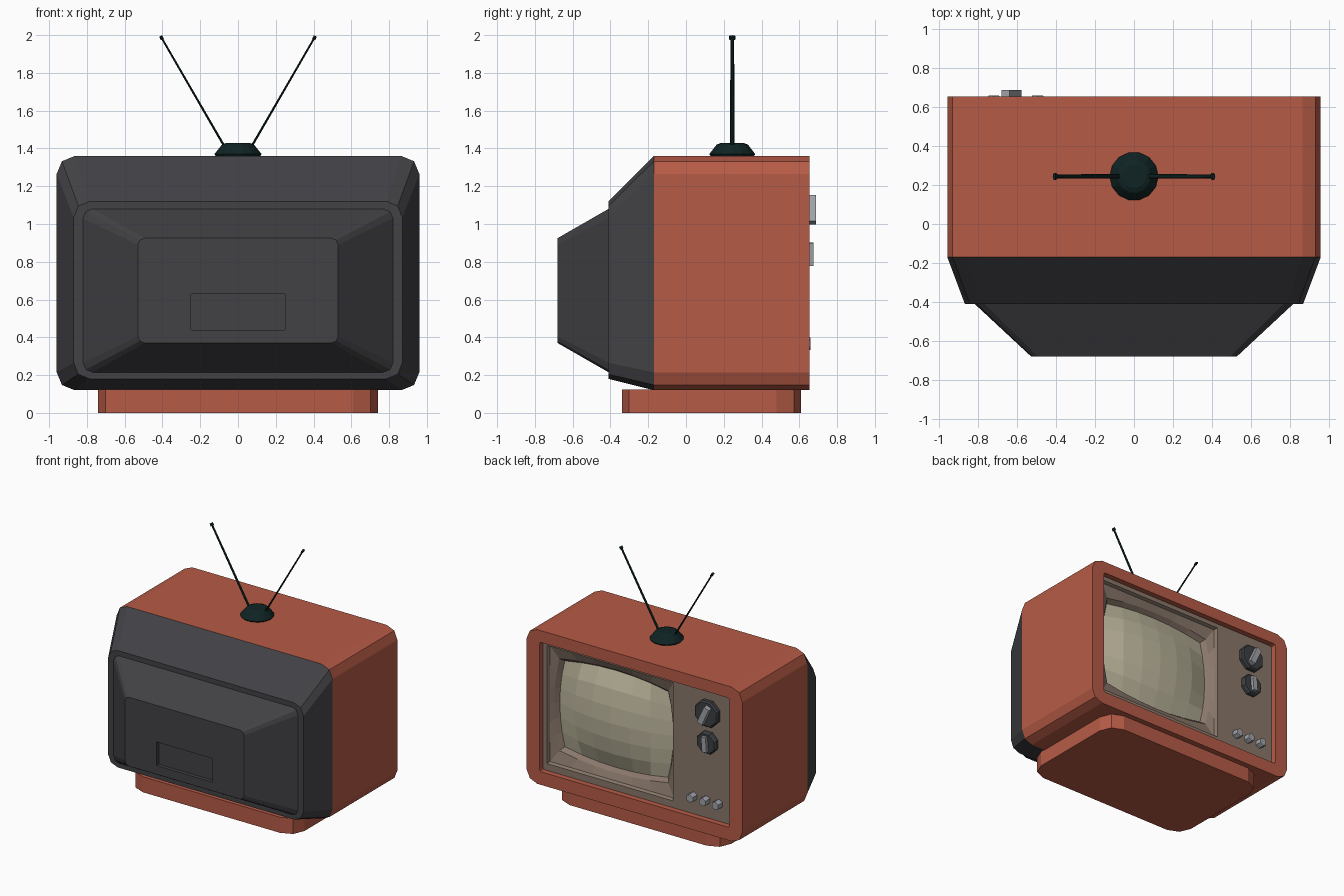
import bpy, bmesh, math
from mathutils import Vector

if "Cube" in bpy.data.objects:
    bpy.data.objects.remove(bpy.data.objects["Cube"])


def mat(name, rgb):
    m = bpy.data.materials.new(name)
    m.diffuse_color = (*rgb, 1)
    m.use_nodes = True
    m.node_tree.nodes["Principled BSDF"].inputs["Base Color"].default_value = m.diffuse_color
    return m


ORANGE = mat("orange_red", (0.47, 0.105, 0.062))
GREY = mat("charcoal", (0.054, 0.053, 0.059))
BROWN = mat("brown_panel", (0.25, 0.185, 0.145))
GLASS = mat("beige_glass", (0.50, 0.46, 0.33))
TEAL = mat("black_teal", (0.005, 0.017, 0.017))
KNOB = mat("dark_knob", (0.045, 0.05, 0.055))
SILVER = mat("silver_grey", (0.35, 0.36, 0.39))


def finish(name, bm, m, face_y=False):
    bmesh.ops.recalc_face_normals(bm, faces=bm.faces)
    if face_y and sum(f.normal.y * f.calc_area() for f in bm.faces) < 0:
        bmesh.ops.reverse_faces(bm, faces=bm.faces)
    me = bpy.data.meshes.new(name)
    bm.to_mesh(me)
    bm.free()
    me.materials.append(m)
    ob = bpy.data.objects.new(name, me)
    bpy.context.collection.objects.link(ob)
    return ob


def loft(name, rings, m, caps=True):
    """Skin a list of equal-length closed rings."""
    bm = bmesh.new()
    vs = [[bm.verts.new(p) for p in r] for r in rings]
    n = len(rings[0])
    for a, b in zip(vs, vs[1:]):
        for i in range(n):
            j = (i + 1) % n
            bm.faces.new((a[i], a[j], b[j], b[i]))
    if caps:
        bm.faces.new(vs[0])
        bm.faces.new(vs[-1])
    return finish(name, bm, m, face_y=not caps)


def rounded(x0, x1, z0, z1, r, seg=2):
    """Rounded rectangle outline as (a, b) pairs."""
    out = []
    corners = [(x1 - r, z1 - r), (x0 + r, z1 - r), (x0 + r, z0 + r), (x1 - r, z0 + r)]
    for k, (cx, cz) in enumerate(corners):
        for i in range(seg + 1):
            a = math.pi / 2 * (k + i / seg)
            out.append((cx + r * math.cos(a), cz + r * math.sin(a)))
    return out


def ring_y(y, hx, z0, z1, r):
    return [(a, y, b) for a, b in rounded(-hx, hx, z0, z1, r)]


def disc_y(name, x, z, r, y0, y1, n, m, taper=0.9):
    def circ(rr, y):
        return [(x + rr * math.cos(math.tau * (i + .5) / n), y,
                 z + rr * math.sin(math.tau * (i + .5) / n)) for i in range(n)]
    return loft(name, [circ(r, y0), circ(r, y1 - 0.012), circ(r * taper, y1)], m)


def box(name, c, s, m, rot_y=0):
    bm = bmesh.new()
    bmesh.ops.create_cube(bm, size=1)
    for v in bm.verts:
        v.co = Vector(v.co[i] * s[i] for i in range(3))
    ob = finish(name, bm, m)
    ob.location = c
    ob.rotation_euler.y = rot_y
    return ob


# Cabinet shell with a recessed opening on the screen side
loft("cabinet", [ring_y(-0.17, 0.96, 0.12, 1.36, 0.095),
                 ring_y(0.655, 0.96, 0.12, 1.36, 0.095),
                 ring_y(0.655, 0.845, 0.225, 1.265, 0.015),
                 ring_y(0.48, 0.845, 0.225, 1.265, 0.015)], ORANGE)

# Stepped rear housing with label recess
recess = rounded(-0.25, 0.25, 0.44, 0.63, 0.003)
loft("rear_housing", [ring_y(-0.17, 0.96, 0.12, 1.36, 0.095),
                      ring_y(-0.41, 0.87, 0.18, 1.12, 0.085),
                      ring_y(-0.41, 0.82, 0.215, 1.08, 0.05),
                      ring_y(-0.68, 0.53, 0.37, 0.925, 0.035),
                      [(a, -0.68, b) for a, b in recess],
                      [(a, -0.65, b) for a, b in recess]], GREY)

# Plinth
foot = rounded(-0.74, 0.74, -0.34, 0.61, 0.13)
loft("plinth", [[(a, b, z) for a, b in foot] for z in (0, 0.125)], ORANGE)

# Control panel beside the screen
box("control_panel", (-0.595, 0.56, 0.745), (0.5, 0.1, 1.04), BROWN)

# Screen bezel: rectangular lip sloping into a barrel-shaped opening
CX, CZ, N = 0.25, 0.755, 6


def barrel(s, t, hx, hz, b):
    return CX + s * (hx + b * (1 - t * t)), CZ + t * (hz + b * (1 - s * s))


def bezel_ring(y, hx, hz, b):
    k = [-1 + 2 * i / N for i in range(N)]
    st = [(q, -1) for q in k] + [(1, q) for q in k] + [(-q, 1) for q in k] + [(-1, -q) for q in k]
    pts = [barrel(s, t, hx, hz, b) for s, t in st]
    return [(x, y, z) for x, z in pts]


loft("screen_bezel", [bezel_ring(0.61, 0.597, 0.53, 0),
                      bezel_ring(0.61, 0.56, 0.475, 0),
                      bezel_ring(0.585, 0.55, 0.465, 0),
                      bezel_ring(0.56, 0.485, 0.37, 0.045),
                      bezel_ring(0.525, 0.46, 0.345, 0.045)], BROWN, caps=False)

# Bulging picture tube
bm = bmesh.new()
grid = []
for i in range(N + 1):
    row = []
    for j in range(N + 1):
        s, t = -1 + 2 * i / N, -1 + 2 * j / N
        x, z = barrel(s, t, 0.46, 0.345, 0.045)
        row.append(bm.verts.new((x, 0.525 + 0.085 * ((1 - s * s) * (1 - t * t)) ** 0.8, z)))
    grid.append(row)
for i in range(N):
    for j in range(N):
        bm.faces.new((grid[i][j], grid[i + 1][j], grid[i + 1][j + 1], grid[i][j + 1]))
finish("screen", bm, GLASS, face_y=True)

# Two large dials with grip bars
for name, z, r, top, length, width, tilt in (("upper", 1.075, 0.11, 0.688, 0.15, 0.046, -0.43),
                                             ("lower", 0.84, 0.09, 0.676, 0.12, 0.04, 0.08)):
    disc_y(name + "_dial", -0.63, z, r, 0.60, 0.65, 8, KNOB)
    box(name + "_dial_grip", (-0.63, (top + 0.63) / 2, z), (width, top - 0.63, length), SILVER, tilt)

# Row of three small knobs
for i in range(3):
    disc_y("small_knob_%d" % (i + 1), -0.495 - 0.113 * i, 0.367, 0.036, 0.60, 0.66, 6, SILVER)

# Aerial base
loft("aerial_base", [[(r * math.cos(math.tau * i / 14), 0.245 + r * math.sin(math.tau * i / 14), z)
                      for i in range(14)]
                     for r, z in ((0.115, 1.355), (0.125, 1.37), (0.085, 1.42), (0.06, 1.43))], TEAL)

# Pair of aerial rods with wider tips
for side, label in ((-1, "left"), (1, "right")):
    a, b = Vector((side * 0.06, 0.245, 1.39)), Vector((side * 0.41, 0.245, 1.995))
    d = (b - a).normalized()
    perp = d.cross(Vector((0, 1, 0)))
    rings = []
    for t, wy, wp in ((0, 0.012, 0.006), (0.97, 0.01, 0.005), (0.972, 0.018, 0.009), (1, 0.018, 0.009)):
        c = a.lerp(b, t)
        rings.append([c + Vector((0, wy * math.cos(math.tau * i / 8), 0))
                      + perp * wp * math.sin(math.tau * i / 8) for i in range(8)])
    loft(label + "_aerial_rod", rings, TEAL)
